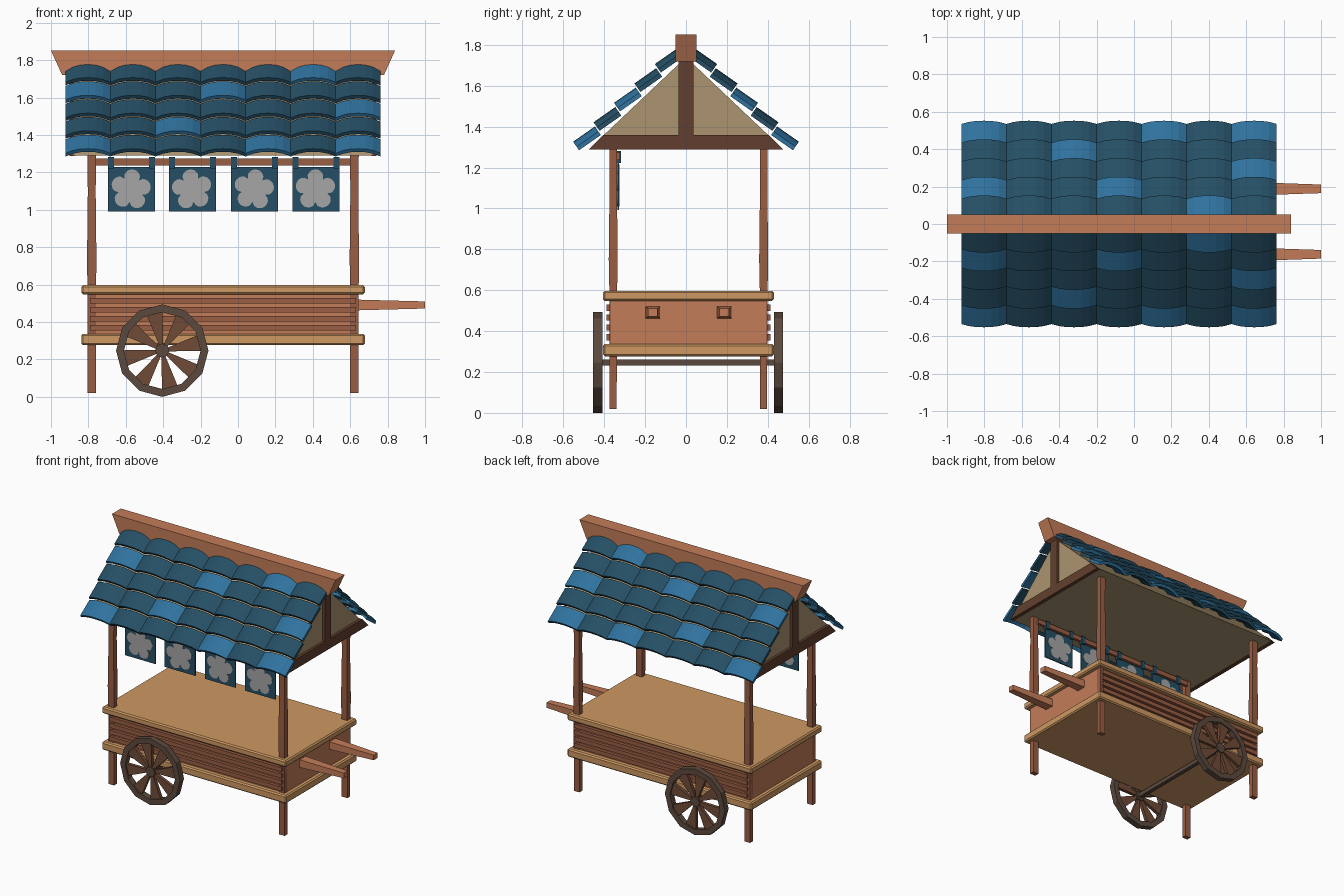
import bpy, bmesh, math

if "Cube" in bpy.data.objects:
    bpy.data.objects.remove(bpy.data.objects["Cube"])


def mat(name, r, g, b):
    """Material from 0-255 display values, stored as linear."""
    lin = [((c / 255 + 0.055) / 1.055) ** 2.4 for c in (r, g, b)]
    m = bpy.data.materials.new(name)
    m.diffuse_color = (*lin, 1)
    m.use_nodes = True
    m.node_tree.nodes["Principled BSDF"].inputs["Base Color"].default_value = m.diffuse_color
    return m


TEAL = mat("teal", 37, 79, 101)
BLUE = mat("bright_blue", 47, 114, 158)
RED_WOOD = mat("red_wood", 196, 124, 88)
BROWN = mat("brown_wood", 154, 94, 68)
HONEY = mat("honey_wood", 206, 153, 98)
CREAM = mat("straw_panel", 172, 149, 112)
TRIM = mat("dark_trim", 98, 63, 46)
RIM = mat("wheel_rim_wood", 92, 74, 62)
SPOKE = mat("spoke_wood", 112, 75, 56)
PALE = mat("pale_grey", 166, 166, 166)

CX, CY = -0.08, 0.012   # centre of the cart body


def finish(name, verts, faces, m, bevel=0):
    me = bpy.data.meshes.new(name)
    me.from_pydata(verts, [], faces)
    me.materials.append(m)
    bm = bmesh.new()
    bm.from_mesh(me)
    bmesh.ops.recalc_face_normals(bm, faces=bm.faces)
    bm.to_mesh(me)
    bm.free()
    ob = bpy.data.objects.new(name, me)
    bpy.context.collection.objects.link(ob)
    if bevel:
        b = ob.modifiers.new("bevel", 'BEVEL')
        b.width, b.segments = bevel, 1
    return ob


def loft(name, rings, m, bevel=0):
    """Skin equal-length closed rings of 3D points and cap both ends."""
    n = len(rings[0])
    verts = [p for r in rings for p in r]
    faces = [tuple(range(n)), tuple(range(len(verts) - n, len(verts)))]
    for k in range(len(rings) - 1):
        for i in range(n):
            j = (i + 1) % n
            faces.append((k * n + i, k * n + j, k * n + n + j, k * n + n + i))
    return finish(name, verts, faces, m, bevel)


def box(name, x, y, z, m, bevel=0):
    ring = lambda h: [(x[0], y[0], h), (x[1], y[0], h), (x[1], y[1], h), (x[0], y[1], h)]
    return loft(name, [ring(z[0]), ring(z[1])], m, bevel)


def extrude_x(name, yz, x0, x1, m):
    return loft(name, [[(x, y, z) for y, z in yz] for x in (x0, x1)], m)


def extrude_y(name, xz, y0, y1, m):
    return loft(name, [[(x, y, z) for x, z in xz] for y in (y0, y1)], m)


# Cart body with upper and lower boards
box("cart_body", (CX - 0.725, CX + 0.725), (CY - 0.38, CY + 0.38), (0.31, 0.57), RED_WOOD)
box("counter_top", (CX - 0.758, CX + 0.758), (CY - 0.418, CY + 0.418), (0.548, 0.597), HONEY, 0.009)
box("base_board", (CX - 0.758, CX + 0.758), (CY - 0.418, CY + 0.418), (0.277, 0.337), HONEY, 0.009)

# Side slats
for s in (-1, 1):
    for i in range(4):
        z = 0.37 + i * 0.048
        y = sorted((CY + s * 0.375, CY + s * 0.402))
        box("side_slat", (CX - 0.71, CX + 0.71), y, (z - 0.015, z + 0.015), BROWN)

# Corner posts, slightly uneven in width
for sx in (-1, 1):
    for sy in (-1, 1):
        px, py = CX + sx * 0.702, CY + sy * 0.368
        rings = []
        for z, w, d in ((0.02, .023, .017), (0.55, .023, .018), (0.75, .025, .022),
                        (1.1, .021, .018), (1.31, .024, .019)):
            rings.append([(px - w, py - d, z), (px + w, py - d, z),
                          (px + w, py + d, z), (px - w, py + d, z)])
        loft("corner_post", rings, BROWN)

# Tapered push handles
for hy in (-0.162, 0.188):
    rings = []
    for x, w, h in ((0.62, .036, .029), (1.0, .023, .019)):
        rings.append([(x, hy - w, .491 - h), (x, hy + w, .491 - h),
                      (x, hy + w, .491 + h), (x, hy - w, .491 + h)])
    loft("push_handle", rings, RED_WOOD)

# Wheels: twelve-sided rim, wedge spokes, hub
WX, WZ, WR = -0.405, 0.247, 0.247


def polar(r, a):
    return (WX + r * math.cos(a), WZ + r * math.sin(a))


for y0, y1 in ((-0.454, -0.409), (0.431, 0.474)):
    verts, faces = [], []
    for i in range(12):
        a = i * math.tau / 12
        for r, y in ((WR, y0), (WR, y1), (0.205, y1), (0.205, y0)):
            x, z = polar(r, a)
            verts.append((x, y, z))
        for k in range(4):
            l, j = (k + 1) % 4, (i + 1) % 12
            faces.append((i * 4 + k, i * 4 + l, j * 4 + l, j * 4 + k))
    finish("wheel_rim", verts, faces, RIM)
    for i in range(8):
        a = math.radians(11.5 + 45 * i)
        pts = [polar(0.02, a - .4), polar(0.208, a - .21), polar(0.208, a + .21), polar(0.02, a + .4)]
        extrude_y("wheel_spoke", pts, y0 + 0.01, y1 - 0.01, SPOKE)
    extrude_y("wheel_hub", [polar(0.038, i * math.tau / 8) for i in range(8)], y0, y1, RIM)
    ym = (y0 + y1) / 2
box("axle", (WX - .015, WX + .015), (-0.42, 0.44), (WZ - .015, WZ + .015), RIM)

# Roof core with gable trim
extrude_x("roof_core", [(-0.475, 1.29), (0.475, 1.29), (0, 1.74)], CX - 0.8, CX + 0.8, CREAM)
for s in (-1, 1):
    xa, xb = CX + s * 0.79, CX + s * 0.82
    extrude_x("gable_beam", [(-0.475, 1.288), (0.475, 1.288), (0.405, 1.36), (-0.405, 1.36)], xa, xb, TRIM)
    extrude_x("gable_post", [(-0.036, 1.35), (0.036, 1.35), (0.036, 1.74), (-0.036, 1.74)], xa, xb, TRIM)

# Ridge beam, longer along its top
loft("ridge_beam", [[(x0, -h, z), (x1, -h, z), (x1, h, z), (x0, h, z)]
                    for x0, x1, h, z in ((-0.94, 0.78, 0.052, 1.72), (-1.0, 0.84, 0.052, 1.852))], RED_WOOD)

# Arched overlapping roof tiles, a few of them brighter
BRIGHT = {(4, 5), (3, 0), (3, 3), (2, 6), (1, 2), (0, 0), (0, 4), (0, 6)}
TW, SEG = 1.686 / 7, 6
ca, sa = math.cos(math.radians(35)), math.sin(math.radians(35))
for s in (-1, 1):
    for row in range(5):
        for col in range(7):
            x0 = CX - 0.843 + col * TW
            rings = []
            for d in (0, 0.13):
                arc = []
                for k in range(SEG + 1):
                    t = 2 * k / SEG - 1
                    arc.append((x0 + TW * k / SEG, 0.03 * (1 - abs(t) ** 2.4)))
                section = arc + [(x, h - 0.021) for x, h in reversed(arc)]
                ring = []
                for x, h in section:
                    y = 0.535 - 0.1 * row - d * ca + h * sa
                    z = 1.302 + 0.095 * row + d * sa + h * ca
                    ring.append((x, s * y, z))
                rings.append(ring)
            loft("roof_tile", rings, BLUE if (row, col) in BRIGHT else TEAL)

# Banner rail and hanging banners with flower plates
box("banner_rail", (CX - 0.69, CX + 0.69), (-0.342, -0.322), (1.238, 1.273), BROWN)
for bx, turn in ((-0.57, 0.1), (-0.243, -0.12), (0.088, 0.12), (0.417, 0.0)):
    box("banner_cloth", (bx - 0.126, bx + 0.126), (-0.336, -0.328), (0.992, 1.228), TEAL)
    for s in (-1, 1):
        sx = bx + s * 0.11
        box("banner_loop", (sx - 0.016, sx + 0.016), (-0.347, -0.317), (1.222, 1.281), TEAL)
    pts = []
    for i in range(50):
        a = i * math.tau / 50
        r = 0.066 + 0.042 * abs(math.cos(2.5 * a)) ** 0.6
        pts.append((bx - 0.003 + r * math.sin(a + turn), 1.108 + r * math.cos(a + turn)))
    for y in (-0.3385, -0.3285):
        extrude_y("banner_flower", pts, y, y + 0.003, PALE)
